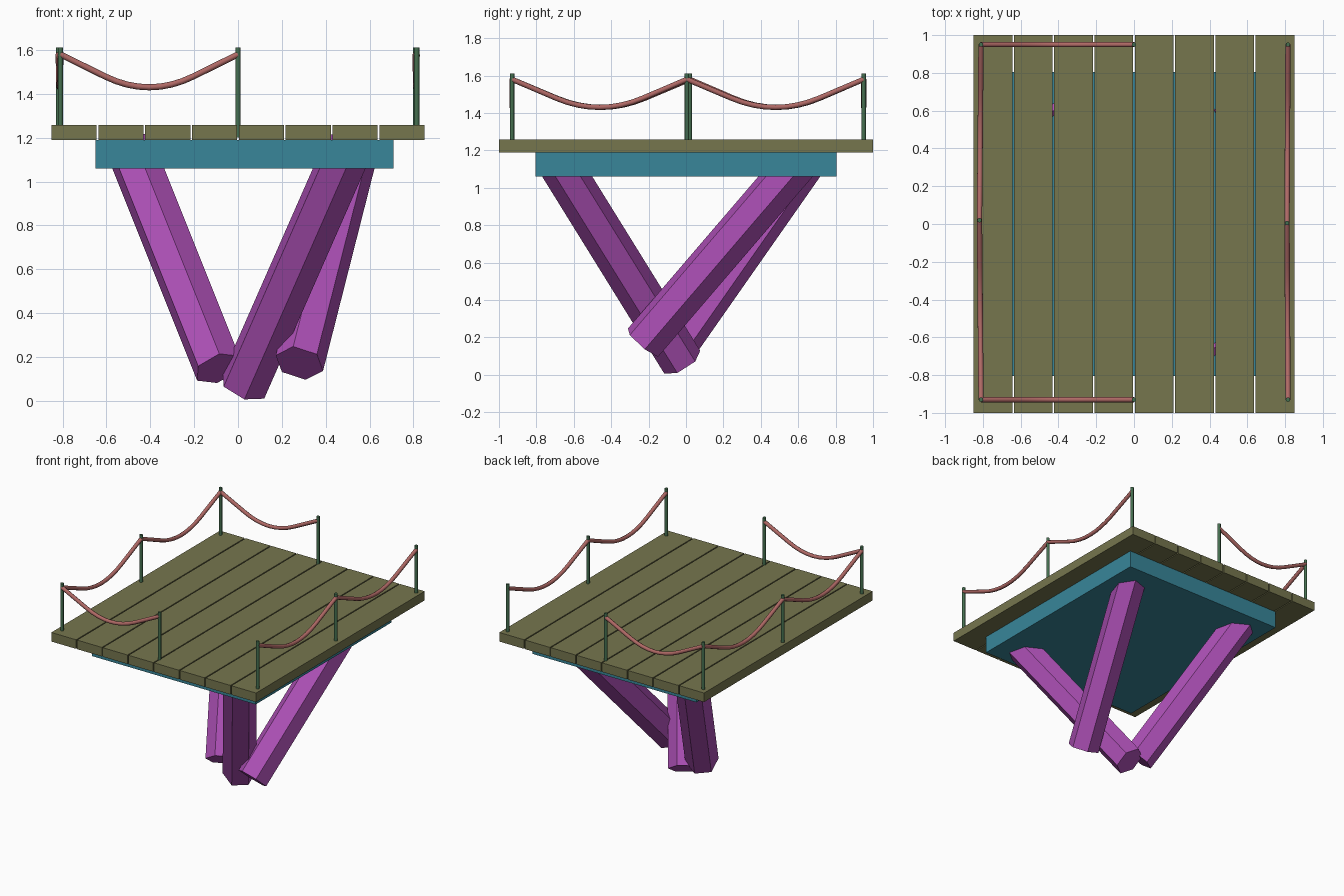
import bpy, bmesh, math
from mathutils import Vector, Matrix

if "Cube" in bpy.data.objects:
    bpy.data.objects.remove(bpy.data.objects["Cube"])


def material(name, rgb):
    m = bpy.data.materials.new(name)
    m.diffuse_color = (*rgb, 1)
    m.use_nodes = True
    m.node_tree.nodes["Principled BSDF"].inputs["Base Color"].default_value = m.diffuse_color
    return m


OLIVE = material("plank_olive", (0.18, 0.18, 0.076))
TEAL = material("base_teal", (0.04, 0.24, 0.32))
PURPLE = material("leg_purple", (0.42, 0.08, 0.47))
GREEN = material("post_green", (0.06, 0.16, 0.08))
PINK = material("rope_pink", (0.43, 0.14, 0.13))


def finish(name, bm, mat):
    me = bpy.data.meshes.new(name)
    bmesh.ops.recalc_face_normals(bm, faces=bm.faces)
    bm.to_mesh(me)
    bm.free()
    me.materials.append(mat)
    ob = bpy.data.objects.new(name, me)
    bpy.context.collection.objects.link(ob)
    return ob


def box(name, lo, hi, mat):
    lo, hi = Vector(lo), Vector(hi)
    bm = bmesh.new()
    bmesh.ops.create_cube(bm, size=1, matrix=Matrix.Translation((lo + hi) / 2)
                          @ Matrix.Diagonal((*(hi - lo), 1)))
    return finish(name, bm, mat)


def tube(name, pts, r, sides, mat, ref, smooth=False):
    """Sweep a regular polygon along pts; ref points at its first corner."""
    pts = [Vector(p) for p in pts]
    bm = bmesh.new()
    rings = []
    for i, p in enumerate(pts):
        d = (pts[min(i + 1, len(pts) - 1)] - pts[max(i - 1, 0)]).normalized()
        u = Vector(ref)
        u = (u - d * u.dot(d)).normalized()
        v = d.cross(u)
        rings.append([bm.verts.new(p + r * (u * math.cos(a) + v * math.sin(a)))
                      for a in (2 * math.pi * k / sides for k in range(sides))])
    for a, b in zip(rings, rings[1:]):
        for k in range(sides):
            n = (k + 1) % sides
            f = bm.faces.new((a[k], a[n], b[n], b[k]))
            f.smooth = smooth
    bm.faces.new(rings[0])
    bm.faces.new(rings[-1])
    return finish(name, bm, mat)


# deck planks
PITCH, WIDTH = 0.2135, 0.2055
for i in range(8):
    x = (i - 3.5) * PITCH
    box(f"plank_{i + 1}", (x - WIDTH / 2, -1, 1.19), (x + WIDTH / 2, 1, 1.258), OLIVE)

# slab under the deck
box("deck_base", (-0.65, -0.805, 1.06), (0.71, 0.805, 1.19), TEAL)

# three leaning hexagonal legs: bottom centre, lean per unit height, corner direction
legs = {
    "left_back_leg": ((-0.09, -0.06, 0.148), (-0.40, 0.70, 1), (-0.005, 0.097, -0.07)),
    "right_front_leg": ((0.025, -0.02, 0.068), (0.44, -0.62, 1), (0.096, -0.027, -0.059)),
    "right_back_leg": ((0.28, -0.23, 0.172), (0.254, 0.858, 1), (0.11, 0.01, -0.036)),
}
for name, (base, lean, ref) in legs.items():
    base, lean = Vector(base), Vector(lean)
    tube(name, [base, base + lean * (1.157 - base.z)], 0.114, 6, PURPLE, ref)

# railing posts, in two runs
left_run = [(0, -0.93), (-0.81, -0.93), (-0.818, 0.02), (-0.81, 0.95), (0, 0.95)]
right_run = [(0.815, -0.93), (0.81, 0.005), (0.815, 0.95)]


def sag(t):
    """Rope drop: straight near the posts, rounded in the middle."""
    t = min(t, 1 - t)
    return 0.4 * t if t < 0.25 else 0.15 - 0.8 * (0.5 - t) ** 2


for side, run in (("left", left_run), ("right", right_run)):
    for i, (x, y) in enumerate(run):
        tube(f"{side}_post_{i + 1}", [(x, y, 1.2), (x, y, 1.612)], 0.012, 8, GREEN, (1, 0, 0), True)
    # ropes hanging between neighbouring posts
    for i, (a, b) in enumerate(zip(run, run[1:])):
        a, b = Vector((*a, 1.58)), Vector((*b, 1.58))
        pts = [a.lerp(b, k / 16) - Vector((0, 0, sag(k / 16))) for k in range(17)]
        tube(f"{side}_rope_{i + 1}", pts, 0.014, 8, PINK, (0, 0, 1), True)

# keep sharp rims on the posts and ropes
bpy.ops.object.select_all(action='DESELECT')
for ob in bpy.data.objects:
    if "post" in ob.name or "rope" in ob.name:
        ob.select_set(True)
        bpy.context.view_layer.objects.active = ob
bpy.ops.object.shade_smooth_by_angle(angle=math.radians(50))
